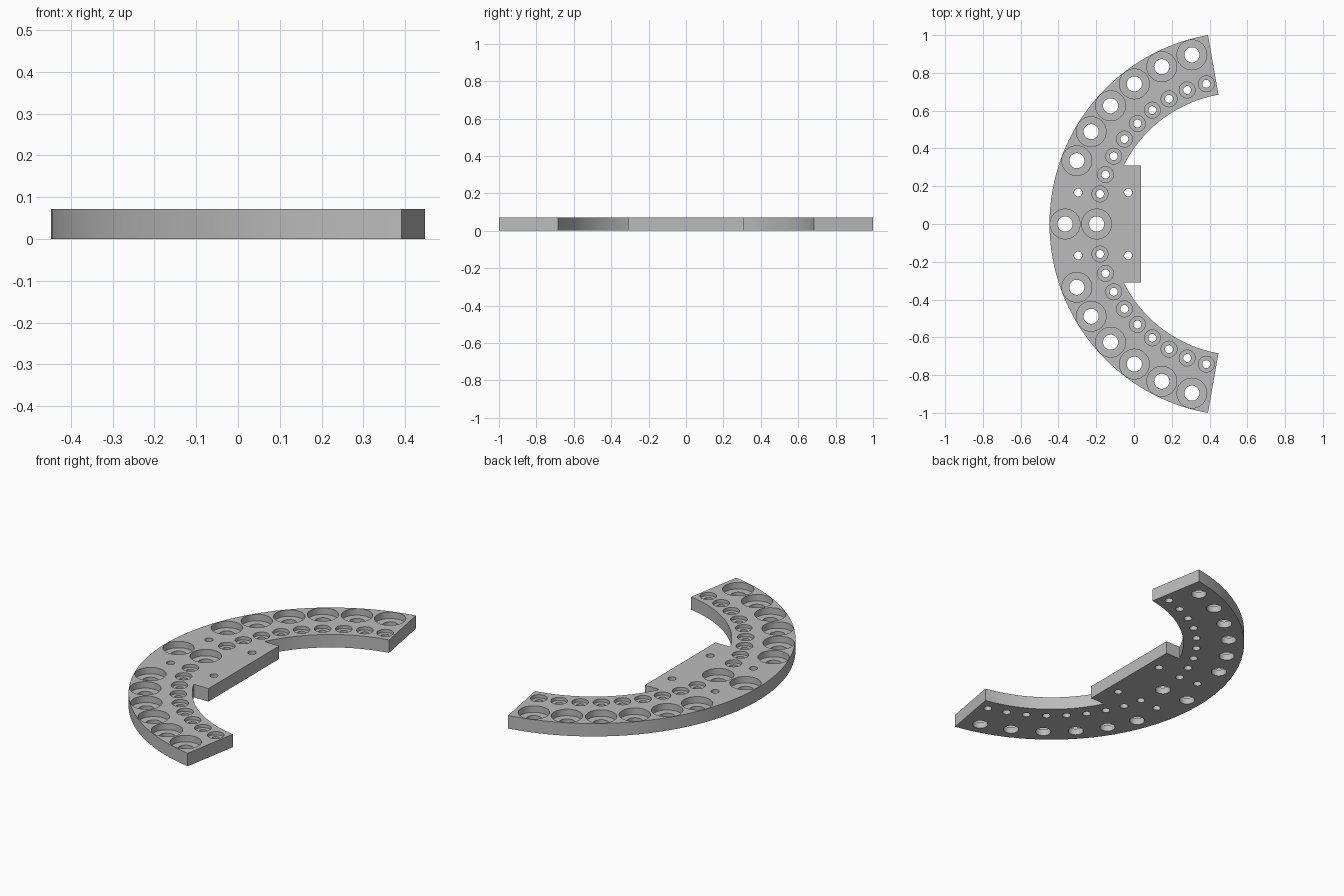
import bpy
import bmesh
from math import sin, cos, asin, radians, degrees, pi

cube = bpy.data.objects.get("Cube")
if cube:
    bpy.data.objects.remove(cube, do_unlink=True)

THICK = 0.072
CX = 0.568                  # centre of the arcs
R_OUT, R_IN = 1.0154, 0.695
TAB_X, TAB_Y = 0.036, 0.31

grey = bpy.data.materials.new("plain grey")
grey.use_nodes = True
colour = (0.5, 0.5, 0.5, 1)
grey.diffuse_color = colour
grey.node_tree.nodes["Principled BSDF"].inputs["Base Color"].default_value = colour


def polar(r, deg):
    return CX + r * cos(radians(deg)), r * sin(radians(deg))


def arc(r, start, end, steps):
    return [polar(r, start + (end - start) * i / steps) for i in range(steps + 1)]


def make_object(name, bm):
    bmesh.ops.recalc_face_normals(bm, faces=bm.faces[:])
    mesh = bpy.data.meshes.new(name)
    bm.to_mesh(mesh)
    bm.free()
    mesh.materials.append(grey)
    obj = bpy.data.objects.new(name, mesh)
    bpy.context.collection.objects.link(obj)
    return obj


def add_lathe(bm, x, y, profile, sides=48):
    """Closed turned solid from (radius, height) pairs."""
    rings = [[bm.verts.new((x + r * cos(2 * pi * i / sides),
                            y + r * sin(2 * pi * i / sides), z))
              for i in range(sides)] for r, z in profile]
    for low, high in zip(rings, rings[1:]):
        for i in range(sides):
            j = (i + 1) % sides
            bm.faces.new((low[i], low[j], high[j], high[i]))
    bm.faces.new(rings[0][::-1])
    bm.faces.new(rings[-1])


def add_counterbore(bm, x, y, hole, bore, depth):
    floor = THICK - depth
    add_lathe(bm, x, y, [(hole, -0.02), (hole, floor), (bore, floor), (bore, THICK + 0.02)])


# Curved plate with the rectangular mounting tab
tab_angle = degrees(asin(TAB_Y / R_IN))
outline = arc(R_OUT, 100, 260, 80)
outline += arc(R_IN, 260, 180 + tab_angle, 28)
outline += [(TAB_X, -TAB_Y), (TAB_X, TAB_Y)]
outline += arc(R_IN, 180 - tab_angle, 100, 28)
bm = bmesh.new()
base = bm.faces.new([bm.verts.new((x, y, 0)) for x, y in outline])
raised = bmesh.ops.extrude_face_region(bm, geom=[base], use_keep_orig=True)
top = [v for v in raised["geom"] if isinstance(v, bmesh.types.BMVert)]
bmesh.ops.translate(bm, verts=top, vec=(0, 0, THICK))
plate = make_object("curved_plate", bm)

# Hole cutters
bm = bmesh.new()
large = [(-0.198, 0)]
large += [polar(0.933, 180 + 10.53 * k) for k in range(-7, 8) if abs(k) != 1]
for x, y in large:
    add_counterbore(bm, x, y, 0.04, 0.079, 0.036)
for side in (-1, 1):
    for k in range(9):
        x, y = polar(0.765, 180 + side * (12 + 8 * k))
        add_counterbore(bm, x, y, 0.021, 0.042, 0.018)
    for x in (-0.296, -0.031):
        add_lathe(bm, x, side * 0.167, [(0.021, -0.02), (0.021, THICK + 0.02)])
cutter = make_object("hole_cutter", bm)
cutter.hide_render = True

# Cut the holes, then discard the cutter
cut = plate.modifiers.new("holes", 'BOOLEAN')
cut.operation = 'DIFFERENCE'
cut.solver = 'EXACT'
cut.object = cutter
bpy.ops.object.select_all(action='DESELECT')
plate.select_set(True)
bpy.context.view_layer.objects.active = plate
bpy.ops.object.modifier_apply(modifier=cut.name)
bpy.data.objects.remove(cutter, do_unlink=True)
bpy.ops.object.shade_smooth_by_angle(angle=radians(30))
